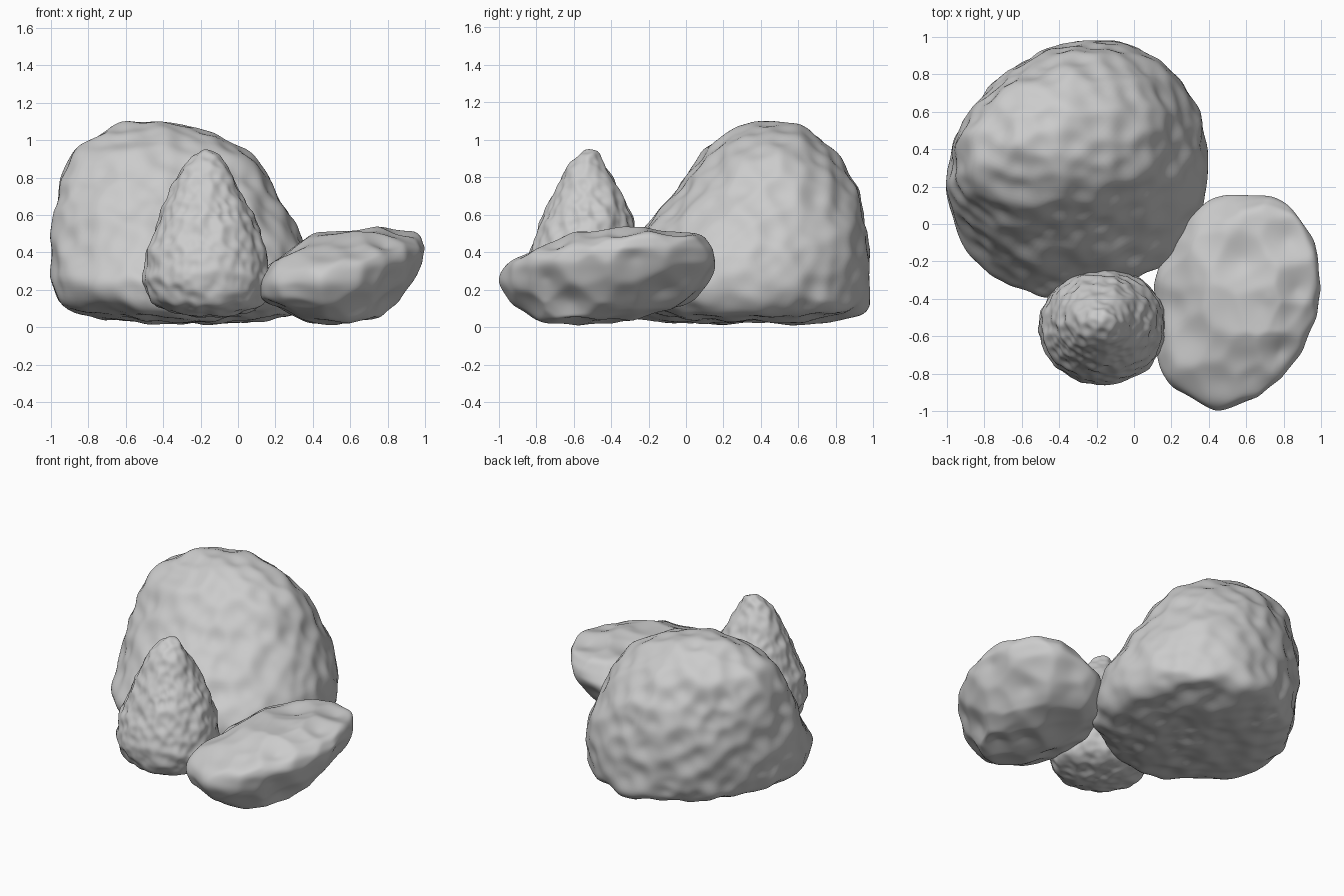
import bpy, bmesh, math
from mathutils import Vector, noise

if "Cube" in bpy.data.objects:
    bpy.data.objects.remove(bpy.data.objects["Cube"])


def lerp_table(rows, t):
    """Linear interpolation in rows whose first entry is the key."""
    for a, b in zip(rows, rows[1:]):
        if t <= b[0]:
            k = max(0.0, (t - a[0]) / max(b[0] - a[0], 1e-9))
            return [p + (q - p) * k for p, q in zip(a[1:], b[1:])]
    return list(rows[-1][1:])


def smooth(bm, steps):
    for _ in range(steps):
        bmesh.ops.smooth_vert(bm, verts=bm.verts, factor=0.5,
                              use_axis_x=True, use_axis_y=True, use_axis_z=True)


def make_rock(name, levels, outline, cell, depth, seed, shoulder=0.0):
    """levels: (z, x0, x1, y0, y1); outline: (angle, radius factor)."""
    # latitude follows the profile's length so the mesh stays even
    rows, run, last = [], 0.0, None
    for z, x0, x1, y0, y1 in levels:
        p = Vector(((x1 - x0 + y1 - y0) / 4, z))
        run += (p - last).length if last is not None else 0.0
        last = p
        rows.append((run, z, x0, x1, y0, y1))
    rim = sorted(outline)
    rim = [(rim[-1][0] - 360, rim[-1][1])] + rim + [(rim[0][0] + 360, rim[0][1])]

    bm = bmesh.new()
    bmesh.ops.create_icosphere(bm, subdivisions=6, radius=1)
    for v in bm.verts:
        d = v.co.normalized()
        t = math.asin(max(-1, min(1, d.z))) / math.pi + 0.5
        z, x0, x1, y0, y1 = lerp_table(rows, t * run)
        a = math.atan2(d.y, d.x)
        f = lerp_table(rim, math.degrees(a))[0]
        # fuller upper shoulder towards the front left
        f += shoulder * max(0, math.cos(a + math.radians(135))) ** 4 * min(1, max(0, z * 2 - 0.6))
        v.co = ((x0 + x1) / 2 + (x1 - x0) / 2 * math.cos(a) * f,
                (y0 + y1) / 2 + (y1 - y0) / 2 * math.sin(a) * f, z)
    smooth(bm, 8)
    bm.normal_update()
    # hammered dents with ridges between them
    off = Vector((seed * 3.7, seed * 1.3, seed * 2.1))
    moves = []
    for v in bm.verts:
        p = v.co / cell + off
        pit = noise.voronoi(p)[0][0] - 0.5
        moves.append(v.normal * depth * (pit * 1.4 + 0.4 * noise.noise(p * 0.6) - 0.05))
    for v, m in zip(bm.verts, moves):
        v.co += m
        v.co.z = max(v.co.z, 0.0)
    smooth(bm, 3)
    for f in bm.faces:
        f.smooth = True
    me = bpy.data.meshes.new(name)
    bm.to_mesh(me)
    bm.free()
    ob = bpy.data.objects.new(name, me)
    bpy.context.collection.objects.link(ob)
    return ob


# large boulder at the back
make_rock("large_boulder", [
    (0.02, -.2, -.2, .3, .3), (0.03, -.6, .1, -.1, .7), (0.07, -.85, .3, -.3, .94),
    (0.13, -.96, .38, -.39, .98), (0.25, -1, .4, -.42, .99), (0.40, -.99, .38, -.31, .99),
    (0.55, -.98, .3, -.2, .97), (0.70, -.95, .22, -.07, .93),
    (0.85, -.92, .13, .04, .86), (0.95, -.87, .03, .12, .79),
    (1.03, -.75, -.1, .2, .7), (1.08, -.64, -.28, .31, .6), (1.105, -.5, -.5, .45, .45)],
    [(78, 1.02), (48, 1.05), (29, 1.03), (5, 1), (-20, 1), (-44, .99), (-57, .96),
     (-102, 1.01), (-136, 1.03), (-153, 1.06), (-167, 1.02), (171, .96), (144, .89),
     (109, .92)], 0.13, 0.036, 1, 0.08)

# tall pointed stone in front
make_rock("pointed_stone", [
    (0.05, -.15, -.15, -.55, -.55), (0.07, -.34, .03, -.72, -.38),
    (0.12, -.46, .14, -.82, -.28), (0.25, -.515, .18, -.865, -.235),
    (0.40, -.49, .155, -.84, -.24), (0.60, -.42, .085, -.76, -.29),
    (0.75, -.355, 0, -.69, -.36), (0.85, -.3, -.05, -.64, -.42),
    (0.93, -.24, -.1, -.58, -.46), (0.96, -.17, -.17, -.52, -.52)],
    [(0, 1), (90, 1), (180, 1), (-90, 1)], 0.062, 0.022, 2)

# low flat stone leaning on the right
make_rock("flat_stone", [
    (0.015, .55, .55, -.5, -.5), (0.04, .33, .76, -.79, -.3), (0.15, .1, .85, -.93, .03),
    (0.24, .1, .92, -.99, .11), (0.33, .16, .98, -.96, .15), (0.42, .29, 1.01, -.83, .13),
    (0.49, .42, .97, -.64, .08), (0.535, .72, .72, -.4, -.4)],
    [(101, 1.02), (50, 1.06), (29, .98), (4, 1), (-25, .94), (-57, .94), (-90, .98),
     (-104, 1.01), (-140, 1.11), (-174, .97), (163, 1.02), (136, 1.04)], 0.2, 0.042, 3)
